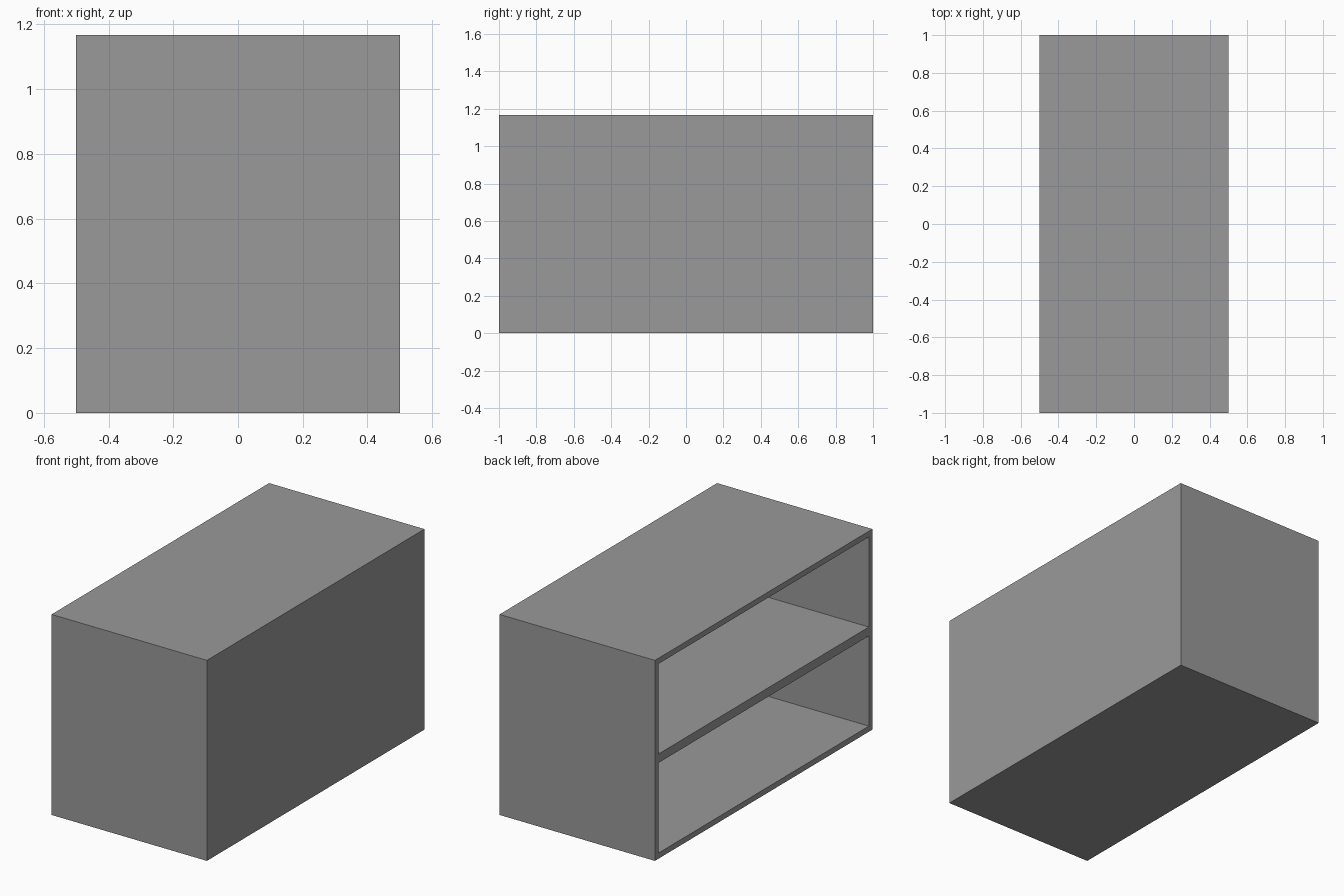
import bpy

if "Cube" in bpy.data.objects:
    bpy.data.objects.remove(bpy.data.objects["Cube"], do_unlink=True)

WIDTH, LENGTH, HEIGHT = 1.0, 2.0, 1.167
WALL, SHELF = 0.033, 0.052

grey = bpy.data.materials.new("mid_grey")
grey.use_nodes = True
colour = (0.32, 0.32, 0.32, 1)
grey.diffuse_color = colour
grey.node_tree.nodes["Principled BSDF"].inputs["Base Color"].default_value = colour


def box(name, low, high):
    """Axis-aligned box between two corners."""
    centre = [(a + b) / 2 for a, b in zip(low, high)]
    bpy.ops.mesh.primitive_cube_add(size=1, location=centre)
    obj = bpy.context.object
    obj.name = name
    obj.scale = [b - a for a, b in zip(low, high)]
    bpy.ops.object.transform_apply(location=True, rotation=False, scale=True)
    obj.data.materials.append(grey)
    return obj


# Cabinet body
cabinet = box("shelf_cabinet", (-WIDTH / 2, -LENGTH / 2, 0), (WIDTH / 2, LENGTH / 2, HEIGHT))

# Two equal compartments, open on the long -x side, separated by one shelf
opening = (HEIGHT - 2 * WALL - SHELF) / 2
for i, level in enumerate(("lower", "upper")):
    floor = WALL + i * (opening + SHELF)
    cutter = box(level + "_compartment_cutter",
                 (-WIDTH / 2 - 0.1, -LENGTH / 2 + WALL, floor),
                 (WIDTH / 2 - WALL, LENGTH / 2 - WALL, floor + opening))
    cutter.hide_render = True
    cut = cabinet.modifiers.new(level + "_compartment", "BOOLEAN")
    cut.operation = "DIFFERENCE"
    cut.solver = "EXACT"
    cut.object = cutter
    bpy.context.view_layer.objects.active = cabinet
    bpy.ops.object.modifier_apply(modifier=cut.name)
    bpy.data.objects.remove(cutter, do_unlink=True)
